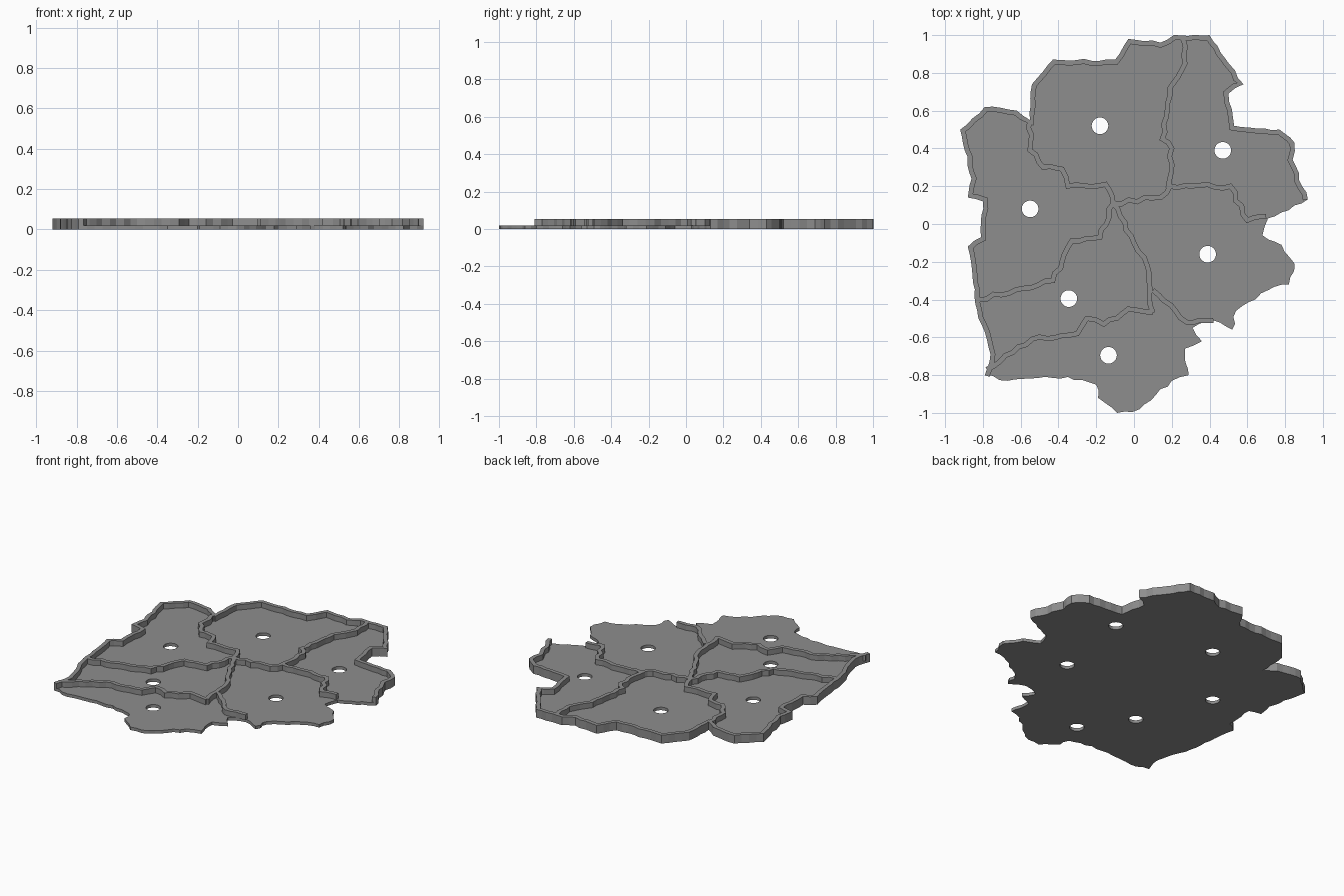
import bpy, bmesh, math, random
from mathutils import Vector

if "Cube" in bpy.data.objects:
    bpy.data.objects.remove(bpy.data.objects["Cube"])

random.seed(4)
BASE, TOP = 0.02, 0.055      # plate thickness, wall height

grey = bpy.data.materials.new("plain grey")
grey.diffuse_color = (0.27, 0.27, 0.27, 1)
grey.use_nodes = True
grey.node_tree.nodes["Principled BSDF"].inputs["Base Color"].default_value = grey.diffuse_color

# Coastline corners in hundredths of a unit, clockwise from the south-west
walled = [(-79, -80), (-76, -69), (-83, -46), (-88, -12), (-81, -7), (-80, 12), (-88, 14),
          (-86, 24), (-92, 50), (-79, 62), (-62, 60), (-55, 55), (-54, 74), (-43, 87),
          (-10, 87), (-3, 98), (14, 96), (21, 100), (40, 100), (48, 88), (58, 74), (50, 69),
          (53, 52), (77, 50), (85, 43), (84, 34), (92, 13)]
unwalled = [walled[-1], (71, 3), (68, -6), (78, -11), (85, -21), (82, -32), (71, -35),
            (54, -46), (52, -56), (42, -51), (31, -55), (36, -62), (27, -66), (29, -80),
            (20, -83), (3, -98), (-9, -100), (-19, -92), (-20, -85), (-35, -81), (-67, -83),
            walled[0]]
centre = (-11, 11)           # where four borders meet


def ragged(points, wobble):
    """Scale to units and roughen each stretch with seeded sideways steps."""
    pts = [Vector(p) / 100 for p in points]
    out = [pts[0]]
    for a, b in zip(pts, pts[1:]):
        d = b - a
        n = max(1, round(d.length / 0.04))
        side = Vector((-d.y, d.x)).normalized()
        for i in range(1, n):
            out.append(a + d * i / n + side * random.uniform(-wobble, wobble))
        out.append(b)
    return out


def offset(pts, dist):
    """Shift a path to its right with limited mitres."""
    out = []
    for i, p in enumerate(pts):
        a = (p - pts[i - 1]).normalized() if i else None
        b = (pts[i + 1] - p).normalized() if i < len(pts) - 1 else None
        a, b = a or b, b or a
        na, nb = Vector((a.y, -a.x)), Vector((b.y, -b.x))
        m = (na + nb).normalized()
        out.append(p + m * dist / max(0.75, m.dot(na)))
    return out


def wall(name, pts, left, right):
    """Solid ribbon standing on the plate."""
    bm = bmesh.new()
    rings = []
    for l, r in zip(offset(pts, left), offset(pts, right)):
        rings.append([bm.verts.new((p.x, p.y, z)) for p, z in
                      ((l, BASE), (r, BASE), (r, TOP), (l, TOP))])
    for a, b in zip(rings, rings[1:]):
        for i in range(4):
            j = (i + 1) % 4
            bm.faces.new((a[i], a[j], b[j], b[i]))
    bm.faces.new(rings[0])
    bm.faces.new(rings[-1])
    bmesh.ops.recalc_face_normals(bm, faces=bm.faces)
    me = bpy.data.meshes.new(name)
    bm.to_mesh(me)
    bm.free()
    me.materials.append(grey)
    bpy.context.collection.objects.link(bpy.data.objects.new(name, me))


def border(name, *corners):
    wall(name, ragged(corners, 0.01), -0.013, 0.013)


def circle(x, y, radius=0.044, sides=40):
    return [Vector((x + radius * math.cos(math.tau * i / sides),
                    y + radius * math.sin(math.tau * i / sides))) for i in range(sides)]


# Base plate: filled outline with one round hole per region
coast = ragged(walled, 0.007)
loops = [coast + ragged(unwalled, 0.009)[1:-1]]
for x, y in ((-.18, .52), (.47, .39), (-.55, .08), (.39, -.16), (-.345, -.395), (-.135, -.695)):
    loops.append(circle(x, y))
cu = bpy.data.curves.new("base_plate", 'CURVE')
cu.dimensions, cu.fill_mode, cu.extrude = '2D', 'BOTH', BASE / 2
for loop in loops:
    sp = cu.splines.new('POLY')
    sp.points.add(len(loop) - 1)
    for q, p in zip(sp.points, loop):
        q.co = (p.x, p.y, 0, 1)
    sp.use_cyclic_u = True
cu.materials.append(grey)
plate = bpy.data.objects.new("base_plate", cu)
plate.location.z = BASE / 2
bpy.context.collection.objects.link(plate)
bpy.context.view_layer.objects.active = plate
plate.select_set(True)
bpy.ops.object.convert(target='MESH')
for poly in bpy.context.object.data.polygons:
    poly.use_smooth = False

# Raised rim along the west, north and east coast
wall("coast_wall", coast, 0, 0.026)

# Walls between the regions
border("north_west_border", (-55, 55), (-55, 39), (-48, 30), (-38, 29), (-35, 20), (-15, 21), centre)
border("north_east_border", (26, 98), (27, 85), (19, 72), (15, 45), (20, 40), (18, 19))
border("east_border", centre, (14, 14), (19, 20), (51, 20), (60, 2), (70, 4))
border("centre_border", centre, (0, -10), (7, -22), (10, -47))
border("south_east_border", (10, -35), (28, -52), (42, -51))
border("west_border", centre, (-18, -7), (-33, -9), (-43, -30), (-82, -40))
border("south_border", (-78, -77), (-54, -61), (-30, -58), (-25, -50), (-16, -53), (-3, -45), (10, -47))
